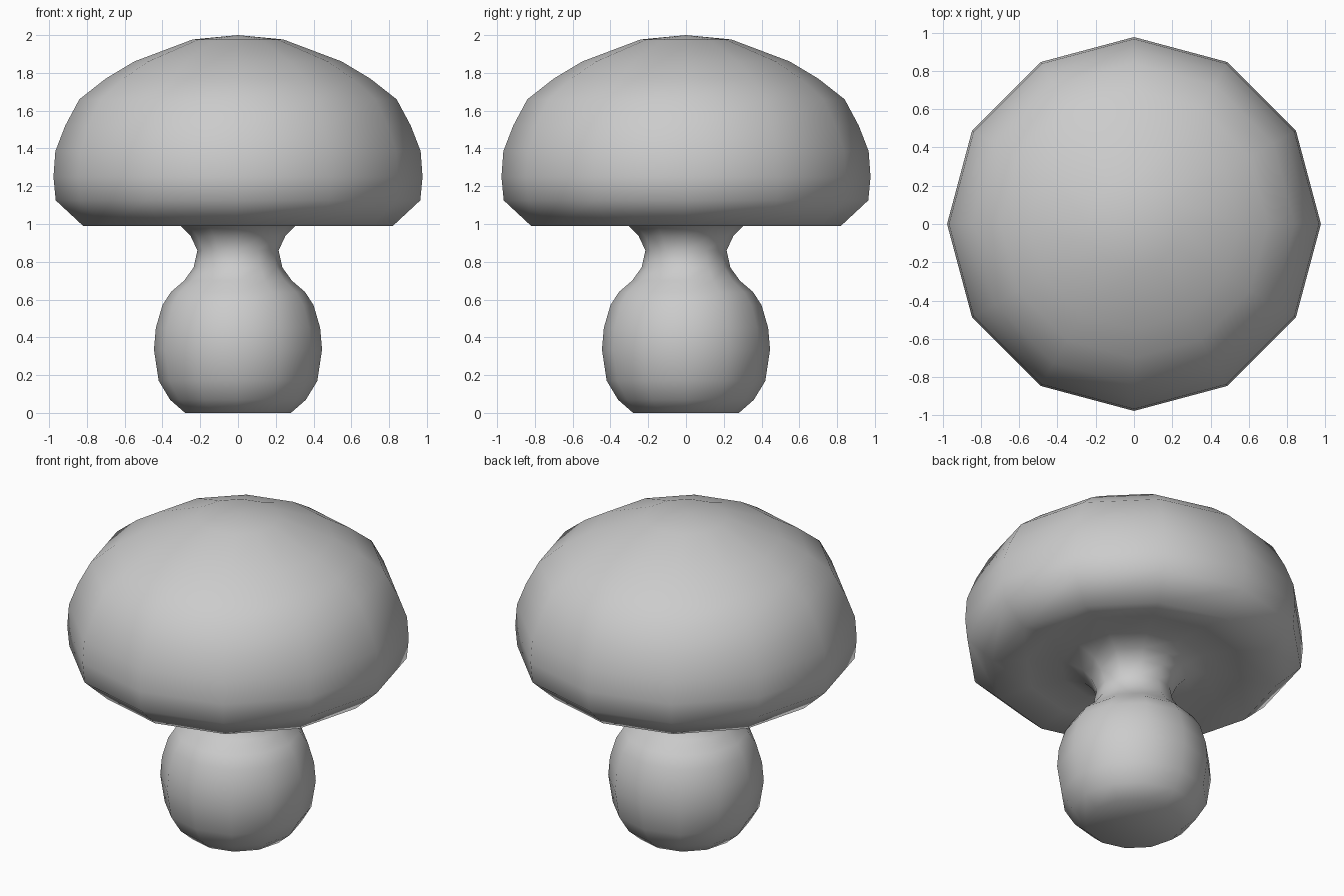
import bpy, bmesh, math

if "Cube" in bpy.data.objects:
    bpy.data.objects.remove(bpy.data.objects["Cube"])

SIDES = 12

# Half profile (radius, height), from the foot up to the crown
stem = [(0.28, 0.0), (0.36, 0.07), (0.42, 0.17), (0.445, 0.335), (0.435, 0.45),
        (0.40, 0.57), (0.355, 0.64), (0.285, 0.70), (0.235, 0.77), (0.215, 0.86)]
underside = [(0.25, 0.935), (0.30, 0.987), (0.42, 1.03), (0.62, 1.02)]
cap = [(0.82, 0.99), (0.965, 1.125), (0.977, 1.25), (0.967, 1.385), (0.915, 1.52),
       (0.84, 1.66), (0.70, 1.77), (0.55, 1.86), (0.24, 1.977)]


def lathe(name, profile, bottom_z, top_z):
    """Revolve the profile about z and close both ends at a pole."""
    bm = bmesh.new()
    rings = []
    for r, z in profile:
        rings.append([bm.verts.new((r * math.cos(2 * math.pi * i / SIDES),
                                    r * math.sin(2 * math.pi * i / SIDES), z))
                      for i in range(SIDES)])
    foot = bm.verts.new((0, 0, bottom_z))
    crown = bm.verts.new((0, 0, top_z))
    for i in range(SIDES):
        j = (i + 1) % SIDES
        for a, b in zip(rings, rings[1:]):
            bm.faces.new((a[i], a[j], b[j], b[i]))
        bm.faces.new((rings[0][j], rings[0][i], foot))
        bm.faces.new((rings[-1][i], rings[-1][j], crown))
    for f in bm.faces:
        f.smooth = True
    bmesh.ops.recalc_face_normals(bm, faces=bm.faces[:])
    mesh = bpy.data.meshes.new(name)
    bm.to_mesh(mesh)
    bm.free()
    obj = bpy.data.objects.new(name, mesh)
    bpy.context.collection.objects.link(obj)
    return obj


# Stem and cap form one continuous smooth body
lathe("mushroom_body", stem + underside + cap, 0.0, 2.0)
